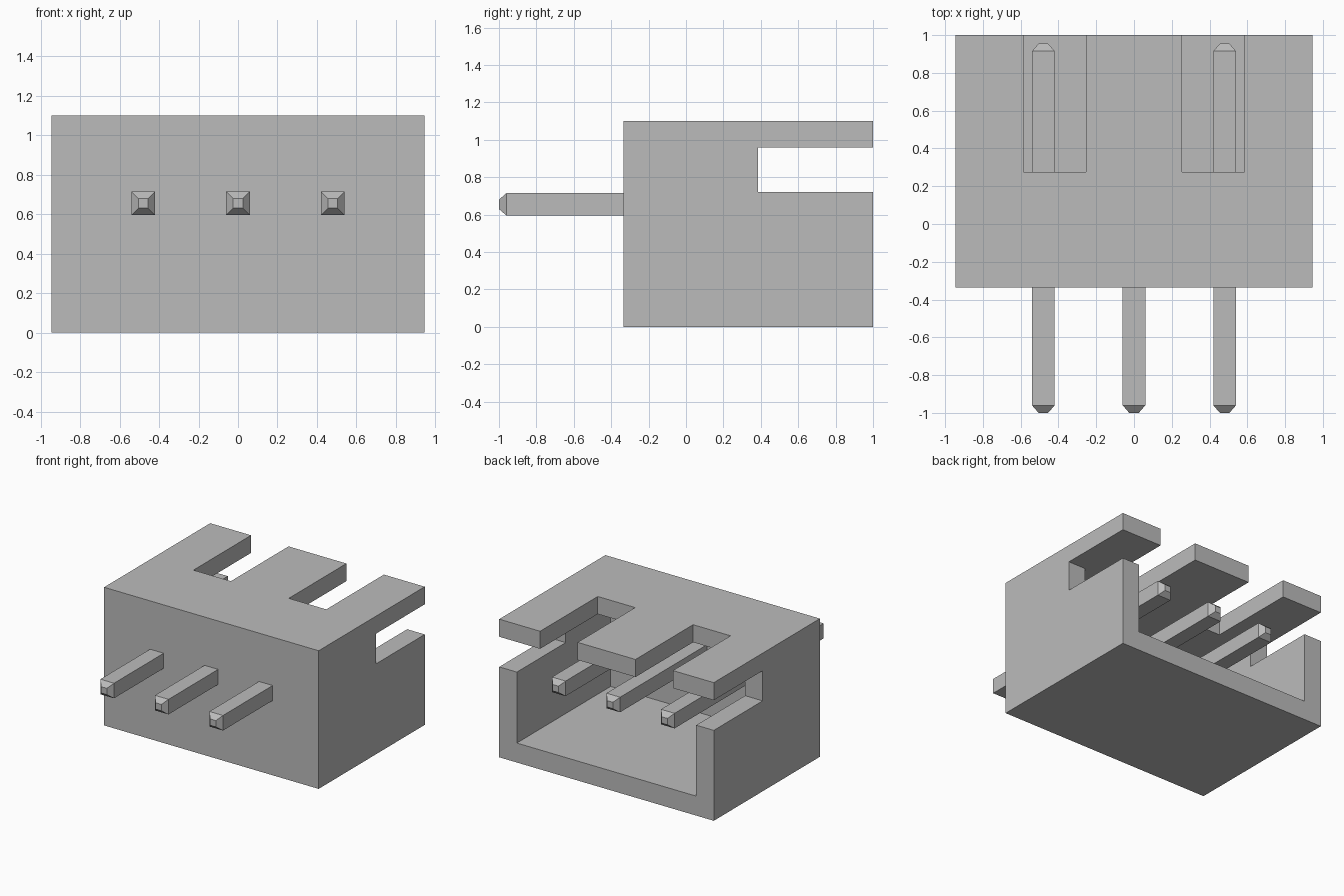
import bpy
import bmesh
from mathutils import Vector

default = bpy.data.objects.get("Cube")
if default:
    bpy.data.objects.remove(default, do_unlink=True)

# One flat grey for the whole connector
grey = bpy.data.materials.new("light_grey")
grey.use_nodes = True
grey.diffuse_color = (0.5, 0.5, 0.5, 1)
grey.node_tree.nodes["Principled BSDF"].inputs["Base Color"].default_value = (0.5, 0.5, 0.5, 1)


def add_object(name, bm):
    mesh = bpy.data.meshes.new(name)
    bm.to_mesh(mesh)
    bm.free()
    mesh.materials.append(grey)
    obj = bpy.data.objects.new(name, mesh)
    bpy.context.collection.objects.link(obj)
    return obj


def box_bmesh(low, high):
    low, high = Vector(low), Vector(high)
    bm = bmesh.new()
    bmesh.ops.create_cube(bm, size=1)
    bmesh.ops.scale(bm, vec=high - low, verts=bm.verts)
    bmesh.ops.translate(bm, vec=(low + high) / 2, verts=bm.verts)
    return bm


def cut(obj, low, high):
    cutter = add_object("cutter", box_bmesh(low, high))
    cutter.hide_render = True
    mod = obj.modifiers.new("cut", "BOOLEAN")
    mod.operation = "DIFFERENCE"
    mod.solver = "EXACT"
    mod.object = cutter
    bpy.context.view_layer.objects.active = obj
    bpy.ops.object.modifier_apply(modifier=mod.name)
    bpy.data.objects.remove(cutter, do_unlink=True)


# Housing dimensions
half_width, front, back, height = 0.945, -0.335, 1.0, 1.1
wall, roof_under, slot_low = 0.155, 0.96, 0.72
beyond = back + 0.2

housing = add_object("housing", box_bmesh((-half_width, front, 0), (half_width, back, height)))

# Open cavity at the back
inner = half_width - wall
cut(housing, (-inner, front + wall, wall), (inner, beyond, roof_under))

# Side slots below the roof
cut(housing, (-1.2, 0.385, slot_low), (1.2, beyond, roof_under))

# Paired notches in the roof
for x_low, x_high in ((-0.585, -0.255), (0.255, 0.585)):
    cut(housing, (x_low, 0.275, roof_under - 0.1), (x_high, beyond, height + 0.1))


def add_pin(name, x):
    # Square shaft whose ends are extruded and tapered into blunt tips
    z, half, tip = 0.655, 0.06, 0.04
    bm = box_bmesh((x - half, -1 + tip, z - half), (x + half, 0.955 - tip, z + half))
    ends = [f for f in bm.faces if abs(f.normal.y) > 0.9]
    for face in ends:
        direction = 1 if face.normal.y > 0 else -1
        new = bmesh.ops.extrude_discrete_faces(bm, faces=[face])["faces"][0]
        for v in new.verts:
            v.co.y += direction * tip
            v.co.x = x + (v.co.x - x) * 0.42
            v.co.z = z + (v.co.z - z) * 0.42
    bmesh.ops.recalc_face_normals(bm, faces=bm.faces)
    add_object(name, bm)


for name, x in (("right_pin", -0.48), ("middle_pin", 0), ("left_pin", 0.48)):
    add_pin(name, x)
